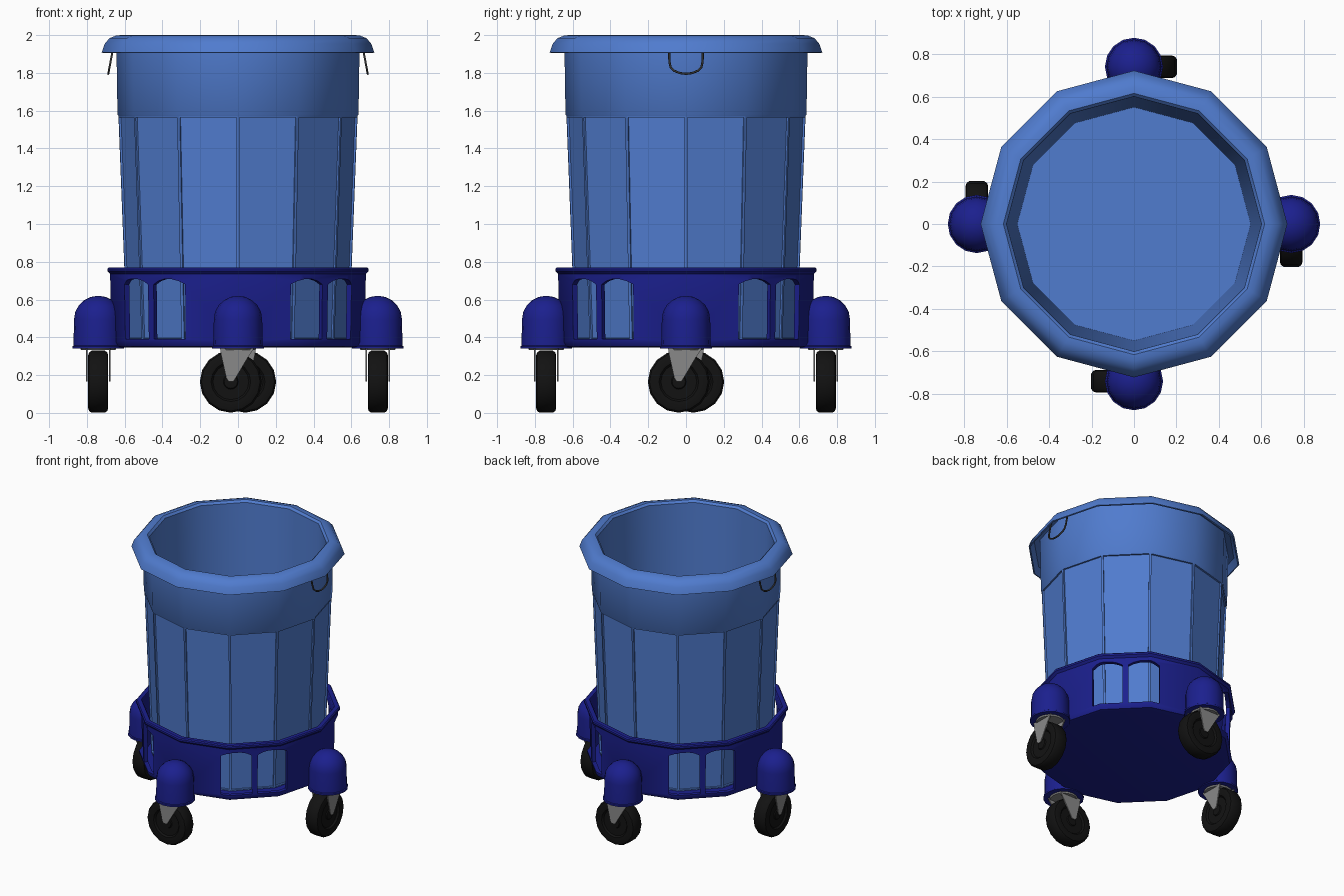
import bpy, bmesh, math
from mathutils import Matrix, Vector

if "Cube" in bpy.data.objects:
    bpy.data.objects.remove(bpy.data.objects["Cube"])


def material(name, rgb):
    m = bpy.data.materials.new(name)
    m.diffuse_color = (*rgb, 1)
    m.use_nodes = True
    m.node_tree.nodes["Principled BSDF"].inputs["Base Color"].default_value = m.diffuse_color
    return m


TUB = material("tub_blue", (0.08, 0.2, 0.62))
NAVY = material("dolly_navy", (0.011, 0.014, 0.27))
BLACK = material("rubber_black", (0.006, 0.006, 0.006))
STEEL = material("fork_grey", (0.25, 0.25, 0.25))
WIRE = material("wire_dark", (0.04, 0.04, 0.04))


def finish(bm, name, mat, angle=35):
    bmesh.ops.remove_doubles(bm, verts=bm.verts, dist=1e-5)
    bmesh.ops.recalc_face_normals(bm, faces=bm.faces)
    me = bpy.data.meshes.new(name)
    bm.to_mesh(me)
    bm.free()
    ob = bpy.data.objects.new(name, me)
    bpy.context.collection.objects.link(ob)
    if mat:
        me.materials.append(mat)
    smooth(ob, angle)
    return ob


def smooth(ob, angle=35):
    bpy.ops.object.select_all(action='DESELECT')
    ob.select_set(True)
    bpy.context.view_layer.objects.active = ob
    bpy.ops.object.shade_smooth_by_angle(angle=math.radians(angle))


def lathe(profile, n, closed=False):
    """Revolve (radius, z) points around z with n sides."""
    bm = bmesh.new()
    rings = []
    for r, z in profile:
        if r == 0:
            rings.append([bm.verts.new((0, 0, z))] * n)
        else:
            rings.append([bm.verts.new((r * math.cos(math.tau * i / n),
                                        r * math.sin(math.tau * i / n), z)) for i in range(n)])
    pairs = list(zip(rings, rings[1:]))
    if closed:
        pairs.append((rings[-1], rings[0]))
    for a, b in pairs:
        for i in range(n):
            j = (i + 1) % n
            vs = list(dict.fromkeys((a[i], a[j], b[j], b[i])))
            if len(vs) > 2:
                bm.faces.new(vs)
    return bm


def prism(bm, pts, vec):
    """Extrude a flat outline along vec."""
    f = bm.faces.new([bm.verts.new(p) for p in pts])
    ext = bmesh.ops.extrude_face_region(bm, geom=[f], use_keep_orig=True)
    bmesh.ops.translate(bm, vec=vec, verts=[v for v in ext['geom'] if isinstance(v, bmesh.types.BMVert)])


# Tub: twelve-sided shell with rolled rim and recessed lower panels
bm = lathe([(0, 0.385), (0.587, 0.385), (0.633, 1.573), (0.638, 1.58), (0.643, 1.90), (0.645, 1.965),
            (0.685, 1.955), (0.712, 1.905), (0.722, 1.908), (0.705, 1.955), (0.68, 1.984), (0.645, 1.998),
            (0.615, 2.0), (0.60, 1.985), (0.55, 0.41), (0, 0.41)], 12)
bmesh.ops.recalc_face_normals(bm, faces=bm.faces)
panels = [f for f in bm.faces if 0.9 < f.calc_center_median().z < 1.1
          and f.calc_center_median().xy.length > 0.57]
bmesh.ops.inset_individual(bm, faces=panels, thickness=0.012)
bmesh.ops.inset_individual(bm, faces=panels, thickness=0.002, depth=-0.011)
finish(bm, "tub", TUB)

# Dolly: floor and upright wall with a lip
bm = lathe([(0, 0.345), (0.62, 0.345), (0.655, 0.352), (0.67, 0.375), (0.677, 0.735), (0.692, 0.75),
            (0.692, 0.763), (0.685, 0.77), (0.655, 0.77), (0.648, 0.76), (0.64, 0.38), (0, 0.38)], 12)
dolly = finish(bm, "dolly_base", NAVY)

# Arched windows, two per quadrant
bm = bmesh.new()
arch = [(-0.104, 0.39), (0.104, 0.39), (0.104, 0.68), (0.07, 0.698), (0.03, 0.708),
        (-0.03, 0.708), (-0.07, 0.698), (-0.104, 0.68)]
for q in range(4):
    for a in (34, 56):
        rot = Matrix.Rotation(math.radians(q * 90 + a), 3, 'Z')
        prism(bm, [rot @ Vector((0.6, y, z)) for y, z in arch], rot @ Vector((0.15, 0, 0)))
cutter = finish(bm, "window_cutter", None)
cutter.hide_render = True
mod = dolly.modifiers.new("windows", 'BOOLEAN')
mod.operation = 'DIFFERENCE'
mod.solver = 'EXACT'
mod.object = cutter
bpy.context.view_layer.objects.active = dolly
bpy.ops.object.modifier_apply(modifier=mod.name)
bpy.data.objects.remove(cutter)
smooth(dolly)

# Casters: housing, swivel, fork and trailing wheel, at four sides
WX, WZ, CY = -0.038, 0.165, -0.74
for k, side in enumerate(("front", "right", "back", "left")):
    place = Matrix.Rotation(k * math.pi / 2, 4, 'Z')

    dome = [(0.128 * math.cos(t * math.pi / 10), 0.495 + 0.125 * math.sin(t * math.pi / 10)) for t in range(5)]
    bm = lathe([(0, 0.345), (0.137, 0.34), (0.137, 0.352), (0.131, 0.356)] + dome + [(0, 0.62)], 16)
    bm.transform(place @ Matrix.Translation((0, CY, 0)))
    finish(bm, side + "_caster_housing", NAVY)

    bm = lathe([(0, 0.332), (0.09, 0.332), (0.1, 0.348), (0, 0.348)], 16)
    bm.transform(place @ Matrix.Translation((0, CY, 0)))
    finish(bm, side + "_caster_swivel", STEEL)

    bm = bmesh.new()
    for s in (-1, 1):
        prism(bm, [(x, CY + s * 0.057, z) for x, z in
                   ((-0.095, 0.342), (-0.09, 0.31), (-0.062, 0.185), (-0.05, 0.167), (-0.024, 0.167),
                    (-0.012, 0.185), (0.05, 0.29), (0.085, 0.342))], (0, s * 0.008, 0))
    bm.transform(place)
    finish(bm, side + "_caster_fork", STEEL)

    half = [(0, 0.045), (0.035, 0.045), (0.04, 0.038), (0.095, 0.038), (0.105, 0.05), (0.14, 0.053), (0.155, 0.048),
            (0.164, 0.035)]
    bm = lathe(half + [(r, -z) for r, z in reversed(half)], 16)
    bm.transform(place @ Matrix.Translation((WX, CY, WZ)) @ Matrix.Rotation(math.pi / 2, 4, 'X'))
    finish(bm, side + "_caster_wheel", BLACK)

# Wire handles hanging under the rim
for name, s in (("right_handle", 1), ("left_handle", -1)):
    cu = bpy.data.curves.new(name, 'CURVE')
    cu.dimensions = '3D'
    cu.bevel_depth = 0.006
    cu.bevel_resolution = 1
    pts = [(0.088, 1.96), (0.088, 1.86)]
    pts += [(0.088 * math.cos(t * math.pi / 8), 1.85 - 0.055 * math.sin(t * math.pi / 8)) for t in range(1, 8)]
    pts += [(-0.088, 1.86), (-0.088, 1.96)]
    sp = cu.splines.new('POLY')
    sp.points.add(len(pts) - 1)
    for p, (y, z) in zip(sp.points, pts):
        p.co = (s * (0.665 + (1.91 - z) * 0.19), y, z, 1)
    cu.materials.append(WIRE)
    bpy.context.collection.objects.link(bpy.data.objects.new(name, cu))
